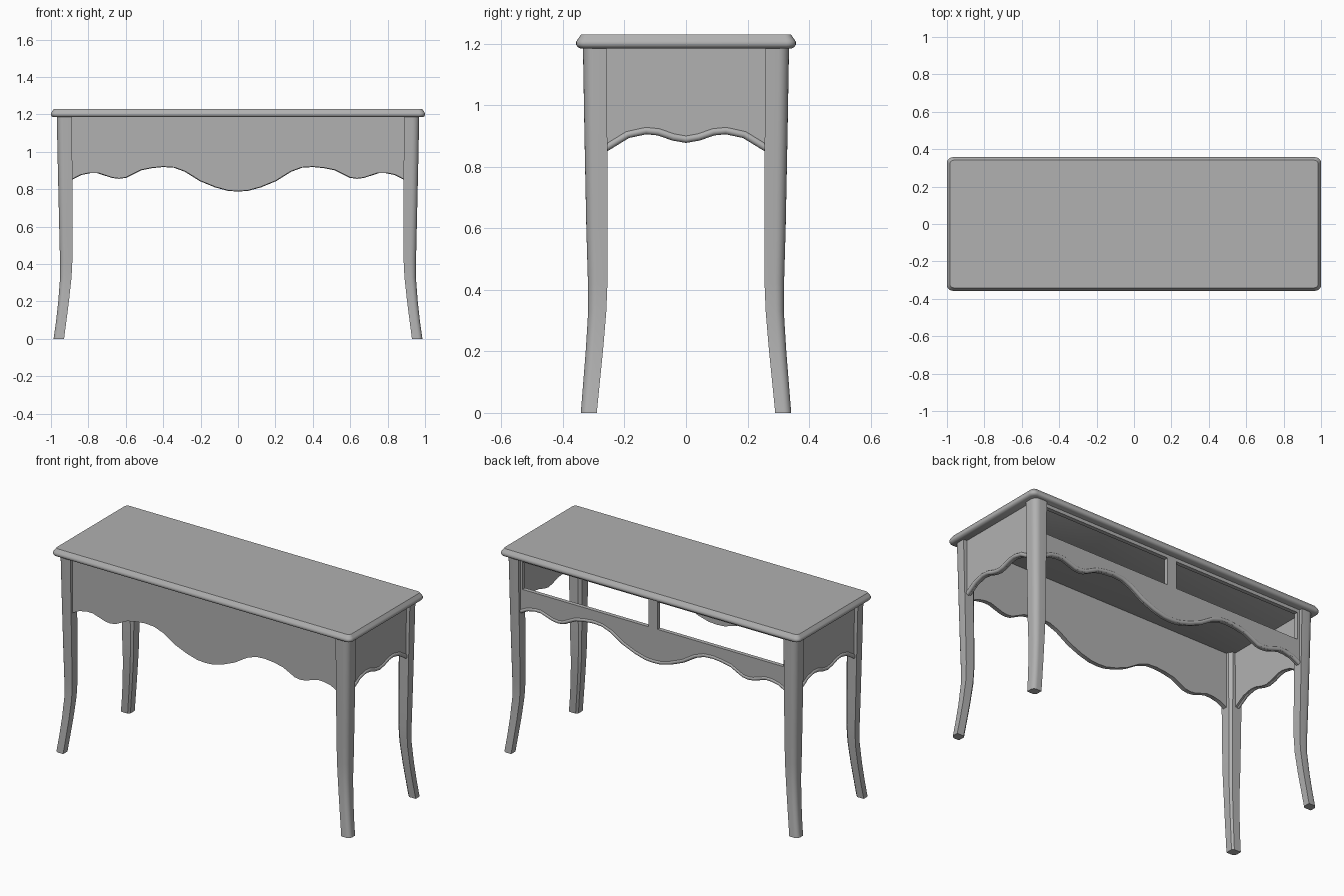
import bpy, bmesh, math
from mathutils import Vector

if "Cube" in bpy.data.objects:
    bpy.data.objects.remove(bpy.data.objects["Cube"])

grey = bpy.data.materials.new("dark_grey")
grey.diffuse_color = (.44, .44, .44, 1)
grey.use_nodes = True
grey.node_tree.nodes["Principled BSDF"].inputs["Base Color"].default_value = grey.diffuse_color


def finish(name, bm, angle=35):
    bmesh.ops.recalc_face_normals(bm, faces=bm.faces)
    me = bpy.data.meshes.new(name)
    bm.to_mesh(me)
    bm.free()
    me.materials.append(grey)
    ob = bpy.data.objects.new(name, me)
    bpy.context.collection.objects.link(ob)
    bpy.ops.object.select_all(action='DESELECT')
    ob.select_set(True)
    bpy.context.view_layer.objects.active = ob
    bpy.ops.object.shade_smooth_by_angle(angle=math.radians(angle))
    return ob


def loft(name, rings, angle=35):
    """Skin a stack of equal-length point rings and cap both ends."""
    bm = bmesh.new()
    vs = [[bm.verts.new(p) for p in r] for r in rings]
    n = len(vs[0])
    for a, b in zip(vs, vs[1:]):
        for i in range(n):
            j = (i + 1) % n
            bm.faces.new((a[i], a[j], b[j], b[i]))
    bm.faces.new(vs[0])
    bm.faces.new(vs[-1])
    return finish(name, bm, angle)


def panel(name, outline, place, d0, d1):
    """Board with a (u, z) outline running from depth d0 to d1."""
    return loft(name, [[place(u, d, z) for u, z in outline] for d in (d0, d1)])


def along_x(u, d, z):
    return (u, d, z)


def along_y(u, d, z):
    return (d, u, z)


def mirrored(half):
    return [(-u, z) for u, z in reversed(half)] + half[1:]


def bead(name, wave, place, d, r=0.012):
    """Rounded moulding following a wavy edge."""
    rings = []
    for i, (u, z) in enumerate(wave):
        a, b = wave[max(i - 1, 0)], wave[min(i + 1, len(wave) - 1)]
        t = Vector((b[0] - a[0], b[1] - a[1])).normalized()
        ring = []
        for k in range(12):
            w = 2 * math.pi * k / 12
            c, s = r * math.cos(w), r * math.sin(w)
            ring.append(place(u - t.y * c, d + s, z + r * 0.8 + t.x * c))
        rings.append(ring)
    return loft(name, rings, 50)


# Table top: rounded rectangle with a moulded edge
def rounded_rect(hx, hy, r, z):
    pts = []
    for q, (sx, sy) in enumerate(((1, 1), (-1, 1), (-1, -1), (1, -1))):
        for k in range(6):
            a = math.pi / 2 * (q + k / 5)
            pts.append((sx * (hx - r) + r * math.cos(a), sy * (hy - r) + r * math.sin(a), z))
    return pts


edge = [(1.185, .013), (1.190, .004), (1.197, 0), (1.206, 0), (1.213, .004), (1.23, .016)]
loft("table_top", [rounded_rect(1 - i, .357 - i, .03 - i * .6, z) for z, i in edge], 33)

# Legs: z, x outer, x inner, y outer, y inner
leg_sections = [
    (1.19, .969, .887, .335, .258), (.90, .963, .886, .330, .256), (.60, .956, .885, .324, .255),
    (.43, .952, .885, .319, .255), (.33, .951, .890, .318, .259), (.20, .961, .904, .326, .270),
    (.10, .972, .917, .334, .280), (0, .986, .930, .342, .290)]


def leg_ring(z, xo, xi, yo, yi, sx, sy):
    w, h = xo - xi, yo - yi
    pts = [(xi, yi + .2 * h), (xi + .2 * w, yi), (xo, yi)]   # chamfered inner corner
    for k in range(7):                                       # rounded outer corner
        a = math.pi / 2 * k / 6
        pts.append((xo - .45 * w * (1 - math.cos(a)), yo - .45 * h * (1 - math.sin(a))))
    pts.append((xi, yo))
    return [(sx * x, sy * y, z) for x, y in pts]


for sy, end in ((-1, "front"), (1, "back")):
    for sx, side in ((-1, "left"), (1, "right")):
        loft(f"{end}_{side}_leg", [leg_ring(*s, sx, sy) for s in leg_sections])

# Scalloped lower edges
long_wave = mirrored([(0, .79), (.05, .793), (.12, .812), (.20, .845), (.28, .895), (.34, .917), (.40, .921),
                      (.46, .915), (.52, .903), (.60, .863), (.635, .858), (.67, .862), (.75, .888),
                      (.79, .888), (.84, .878), (.895, .850)])
side_wave = mirrored([(0, .880), (.04, .887), (.09, .904), (.13, .908), (.19, .895), (.262, .851)])

# Front apron
panel("front_apron", long_wave + [(.895, 1.19), (-.895, 1.19)], along_x, -.315, -.29)

# Back frame: scalloped rail, top rail and posts around two openings
panel("back_apron", long_wave + [(.895, 1.0), (-.895, 1.0)], along_x, .29, .315)
bead("back_bead", long_wave, along_x, .308)


def bar(name, u0, u1, z0, z1):
    panel(name, [(u0, z0), (u1, z0), (u1, z1), (u0, z1)], along_x, .29, .315)


bar("back_top_rail", -.895, .895, 1.165, 1.19)
bar("back_centre_post", -.03, .03, 1.0, 1.165)
bar("back_left_post", -.895, -.872, 1.0, 1.165)
bar("back_right_post", .872, .895, 1.0, 1.165)

# Side aprons
for s, side in ((-1, "left"), (1, "right")):
    panel(f"{side}_apron", side_wave + [(.262, 1.19), (-.262, 1.19)], along_y, s * .92, s * .945)
    bead(f"{side}_bead", side_wave, along_y, s * .94)
